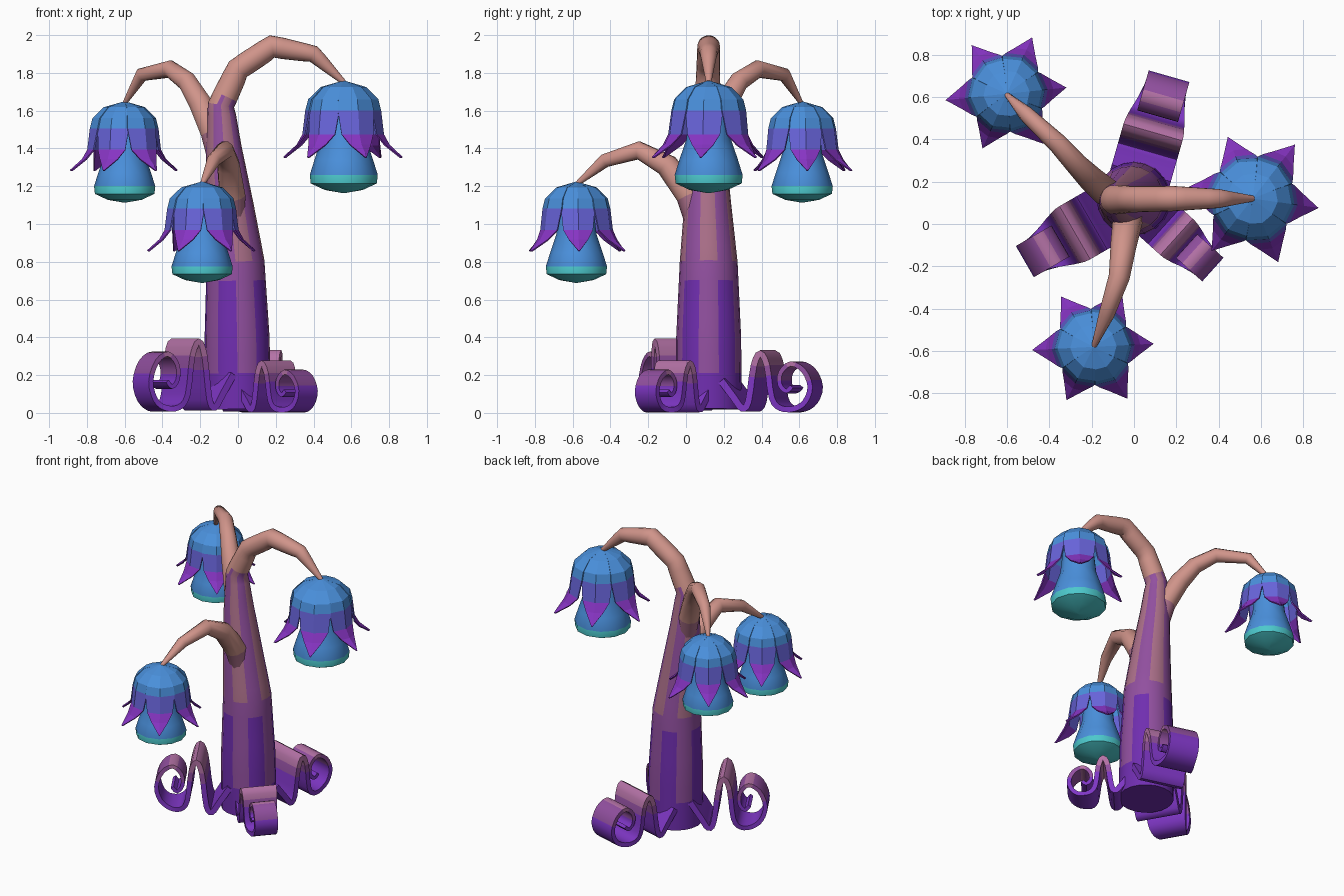
import bpy, math
from mathutils import Vector

if "Cube" in bpy.data.objects:
    bpy.data.objects.remove(bpy.data.objects["Cube"])

PALETTE = {
    "salmon": (208, 148, 138), "dusty_rose": (172, 112, 138), "mauve": (180, 114, 166),
    "plum": (146, 80, 160), "violet": (126, 54, 196), "deep_violet": (112, 46, 176),
    "blue": (74, 144, 220), "periwinkle": (104, 100, 218), "petal_purple": (134, 52, 194),
    "teal": (76, 200, 204),
}
MATS = {}


def lin(c):
    c /= 255
    return c / 12.92 if c < 0.04045 else ((c + 0.055) / 1.055) ** 2.4


for mat_name, rgb in PALETTE.items():
    m = bpy.data.materials.new(mat_name)
    m.diffuse_color = (*[lin(c) for c in rgb], 1)
    m.use_nodes = True
    m.node_tree.nodes["Principled BSDF"].inputs["Base Color"].default_value = m.diffuse_color
    MATS[mat_name] = m


def build(name, verts, faces, cols, smooth=None):
    """Mesh object with one colour name per face; smooth = edge angle in degrees."""
    me = bpy.data.meshes.new(name)
    me.from_pydata([tuple(v) for v in verts], [], faces)
    used = sorted(set(cols))
    for c in used:
        me.materials.append(MATS[c])
    for p, c in zip(me.polygons, cols):
        p.material_index = used.index(c)
    ob = bpy.data.objects.new(name, me)
    bpy.context.collection.objects.link(ob)
    if smooth:
        bpy.ops.object.select_all(action='DESELECT')
        ob.select_set(True)
        bpy.context.view_layer.objects.active = ob
        bpy.ops.object.shade_smooth_by_angle(angle=math.radians(smooth))
    return ob


def tube(name, path, sides, color, sub=1):
    """Tapered tube along (x, y, z, radius) points; color(centre, column)."""
    pts = []
    for a, b in zip(path, path[1:]):
        for k in range(sub):
            pts.append(Vector(a).lerp(Vector(b), k / sub))
    pts.append(Vector(path[-1]))
    d = pts[-1] - pts[0]
    n = Vector((-d.y, d.x, 0)).normalized()
    verts, faces, cols = [], [], []
    for i, p in enumerate(pts):
        t = (pts[min(i + 1, len(pts) - 1)] - pts[max(i - 1, 0)]).to_3d().normalized()
        side = t.cross(n).normalized()
        for j in range(sides):
            a = math.tau * j / sides
            verts.append(p.to_3d() + p.w * (n * math.cos(a) + side * math.sin(a)))
    for i in range(len(pts) - 1):
        for j in range(sides):
            k = (j + 1) % sides
            f = [i * sides + j, i * sides + k, (i + 1) * sides + k, (i + 1) * sides + j]
            faces.append(f)
            cols.append(color(sum((verts[v] for v in f), Vector()) / 4, j))
    faces += [list(range(sides))[::-1], [len(verts) - sides + j for j in range(sides)]]
    cols += [cols[0], cols[-1]]
    return build(name, verts, faces, cols, 50)


def trunk_color(c, j):
    # vertical violet stripes low down, fading through mauve to salmon
    if c.z > 1.66:
        return "salmon"
    if j % 4 < 2:
        return "deep_violet" if c.z < 0.7 else "plum"
    if c.z < 0.2:
        return "deep_violet"
    return "plum" if c.z < 0.8 else "dusty_rose"


# Trunk, bending over into the tallest branch
tube("trunk", [(0, .12, .02, .175), (-.005, .12, .4, .172), (-.013, .12, .8, .153),
               (-.043, .115, 1.1, .125), (-.075, .115, 1.4, .095), (-.09, .115, 1.63, .07),
               (0.0, .117, 1.82, .062), (.18, .12, 1.94, .06), (.4, .12, 1.9, .045),
               (.56, .12, 1.75, .014)], 20, trunk_color, 4)
# Side branches
tube("left_branch", [(-.07, .12, 1.22, .06), (-.13, .15, 1.48, .068), (-.2, .21, 1.64, .062),
                     (-.27, .28, 1.755, .053), (-.36, .38, 1.82, .047), (-.51, .52, 1.79, .037),
                     (-.6, .61, 1.64, .012)], 10,
     lambda c, j: "salmon" if c.z > 1.5 else "dusty_rose")
tube("front_branch", [(-.02, .07, .93, .05), (-.03, .02, 1.15, .072), (-.05, -.1, 1.31, .062),
                      (-.07, -.25, 1.39, .05), (-.13, -.43, 1.335, .037), (-.19, -.58, 1.21, .012)], 10,
     lambda c, j: "salmon" if c.z > 1.1 else "dusty_rose")


# Hanging flowers: six curled petals over an inner bell
# petal rows: radius, height, half angle, colour of the band below
PETAL = [(.0, .0, 30, "blue"), (.12, -.035, 30, "blue"), (.185, -.10, 31, "blue"),
         (.2, -.16, 31, "periwinkle"), (.215, -.285, 25, "petal_purple"),
         (.245, -.34, 14, "petal_purple"), (.315, -.405, 1, "")]
BELL = [(.1, -.15, "blue"), (.118, -.31, "blue"), (.155, -.42, "blue"), (.18, -.5, "teal"),
        (.175, -.545, "teal"), (.1, -.58, "teal"), (.002, -.597, "")]


def flower(name, x, y, z, s, turn):
    o = Vector((x, y, z))
    verts, faces, cols = [], [], []
    for p in range(6):
        base = len(verts)
        lift = 1 + 0.03 * (p % 2)
        for r, h, half, _ in PETAL:
            for k in (-1, 0, 1):
                a = math.radians(turn + 60 * p + half * k)
                rr = r * lift * (1 - 0.03 * abs(k))
                verts.append(o + s * Vector((rr * math.cos(a), rr * math.sin(a), h)))
        for i in range(len(PETAL) - 1):
            for k in (0, 1):
                b = base + i * 3 + k
                faces.append([b, b + 3, b + 4, b + 1])
                cols.append(PETAL[i][3])
    petals = build(name + "_petals", verts, faces, cols)
    mod = petals.modifiers.new("thickness", 'SOLIDIFY')
    mod.thickness = 0.008
    verts, faces, cols = [], [], []
    n = 12
    for i, (r, h, c) in enumerate(BELL):
        for j in range(n):
            a = math.tau * j / n
            verts.append(o + s * Vector((r * math.cos(a), r * math.sin(a), h)))
            if c:
                k = (j + 1) % n
                faces.append([i * n + j, (i + 1) * n + j, (i + 1) * n + k, i * n + k])
                cols.append(c)
    build(name + "_bell", verts, faces, cols, 40)


flower("right_flower", .56, .12, 1.76, 1.0, -8)
flower("left_flower", -.6, .615, 1.65, .9, 6)
flower("front_flower", -.19, -.58, 1.225, .9, 3)

# Curled ribbon roots: (distance, height) path swept sideways
ROOT = [(.11, .17), (.18, .08), (.225, .025), (.26, .06), (.29, .25), (.325, .315),
        (.36, .25), (.385, .08), (.43, .025), (.5, .022), (.56, .06), (.587, .14), (.55, .225),
        (.48, .26), (.425, .215), (.42, .15), (.455, .115), (.485, .14)]


def spline(pts, n):
    out = []
    for i in range(len(pts) - 1):
        a, b, c, d = [Vector(pts[min(max(i + k, 0), len(pts) - 1)]) for k in (-1, 0, 1, 2)]
        for s in range(n):
            t = s / n
            out.append(b + .5 * t * (c - a + t * (2 * a - 5 * b + 4 * c - d + t * (3 * (b - c) + d - a))))
    return out + [Vector(pts[-1])]


def root(name, angle, sd, sh, w0, w1):
    a = math.radians(angle)
    out, side = Vector((math.cos(a), math.sin(a), 0)), Vector((-math.sin(a), math.cos(a), 0))
    hs = spline(ROOT, 3)
    pts = [Vector((p.x * sd, p.y * sh)) for p in hs]
    verts, faces, cols = [], [], []
    last = len(pts) - 1
    for i, p in enumerate(pts):
        t = (pts[min(i + 1, last)] - pts[max(i - 1, 0)]).normalized()
        nrm = Vector((-t.y, t.x)) * (.019 - .008 * i / last)
        w = (w0 + (w1 - w0) * min(1, max(0, (hs[i].x - .33) / .2) if i < last * .6 else 1)) / 2
        for q, k in ((p + nrm, w), (p + nrm, -w), (p - nrm, -w), (p - nrm, w)):
            verts.append(Vector((0, .12, 0)) + out * q.x + side * k + Vector((0, 0, max(q.y, .003))))
    for i in range(last):
        h = (hs[i].y + hs[i + 1].y) / 2
        for k in range(4):
            b, c = i * 4 + k, i * 4 + (k + 1) % 4
            faces.append([b, c, c + 4, b + 4])
            cols.append("mauve" if h > .25 else "plum" if h > .17 and i > 6 else "violet")
    faces += [[3, 2, 1, 0], [last * 4 + k for k in range(4)]]
    cols += ["violet", "violet"]
    build(name, verts, faces, cols, 40)


root("back_root", 74, 1.0, 1.0, .29, .2)
root("left_root", 210, .99, 1.2, .29, .17)
root("right_root", -42, .83, .83, .23, .15)
